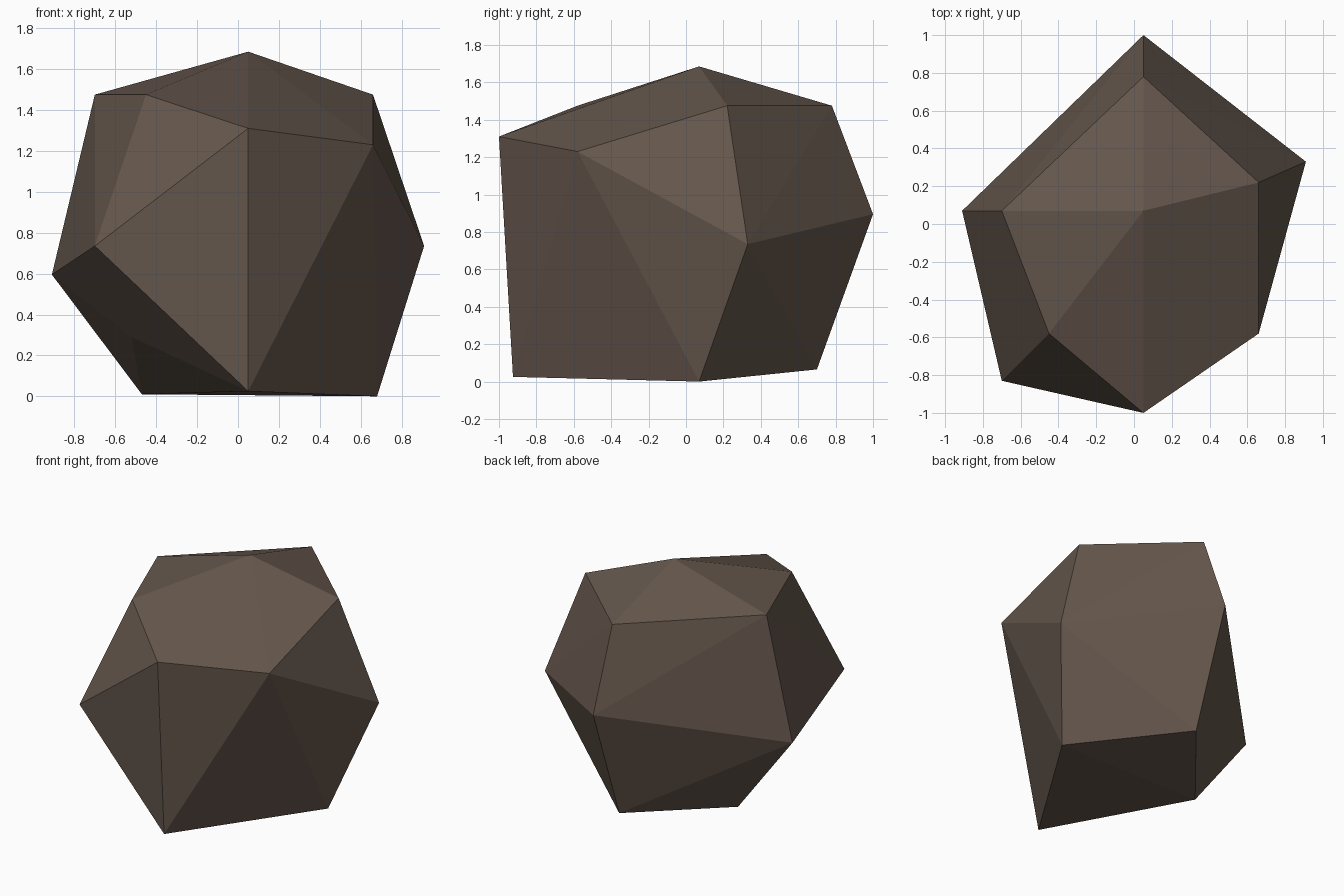
import bpy, bmesh

if "Cube" in bpy.data.objects:
    bpy.data.objects.remove(bpy.data.objects["Cube"])

# Corner points of a faceted boulder, in rings from top to bottom
rings = [
    [(0.05, 0.07, 1.685)],                                                  # peak
    [(0.66, 0.22, 1.475), (0.05, 0.78, 1.475), (-0.70, 0.07, 1.475),
     (-0.45, -0.58, 1.475), (0.05, -1.00, 1.31), (0.66, -0.58, 1.23)],      # shoulder
    [(0.91, 0.33, 0.735), (0.05, 1.00, 0.895), (-0.91, 0.07, 0.595),
     (-0.70, -0.83, 0.735)],                                                # waist
    [(-0.52, -0.43, 0.29)],                                                 # undercut
    [(0.68, 0.07, 0.0), (0.05, 0.70, 0.065), (-0.47, 0.07, 0.01),
     (0.05, -0.925, 0.025)],                                                # base
]

# Wrap the points in a convex skin
bm = bmesh.new()
for ring in rings:
    for p in ring:
        bm.verts.new(p)
bmesh.ops.convex_hull(bm, input=bm.verts[:])
bmesh.ops.recalc_face_normals(bm, faces=bm.faces[:])
for f in bm.faces:
    f.smooth = False

mesh = bpy.data.meshes.new("boulder")
bm.to_mesh(mesh)
bm.free()

# Single stone colour
stone = bpy.data.materials.new("brown stone")
stone.diffuse_color = (0.13, 0.095, 0.073, 1.0)
stone.use_nodes = True
stone.node_tree.nodes["Principled BSDF"].inputs["Base Color"].default_value = stone.diffuse_color
mesh.materials.append(stone)

boulder = bpy.data.objects.new("boulder", mesh)
bpy.context.collection.objects.link(boulder)
